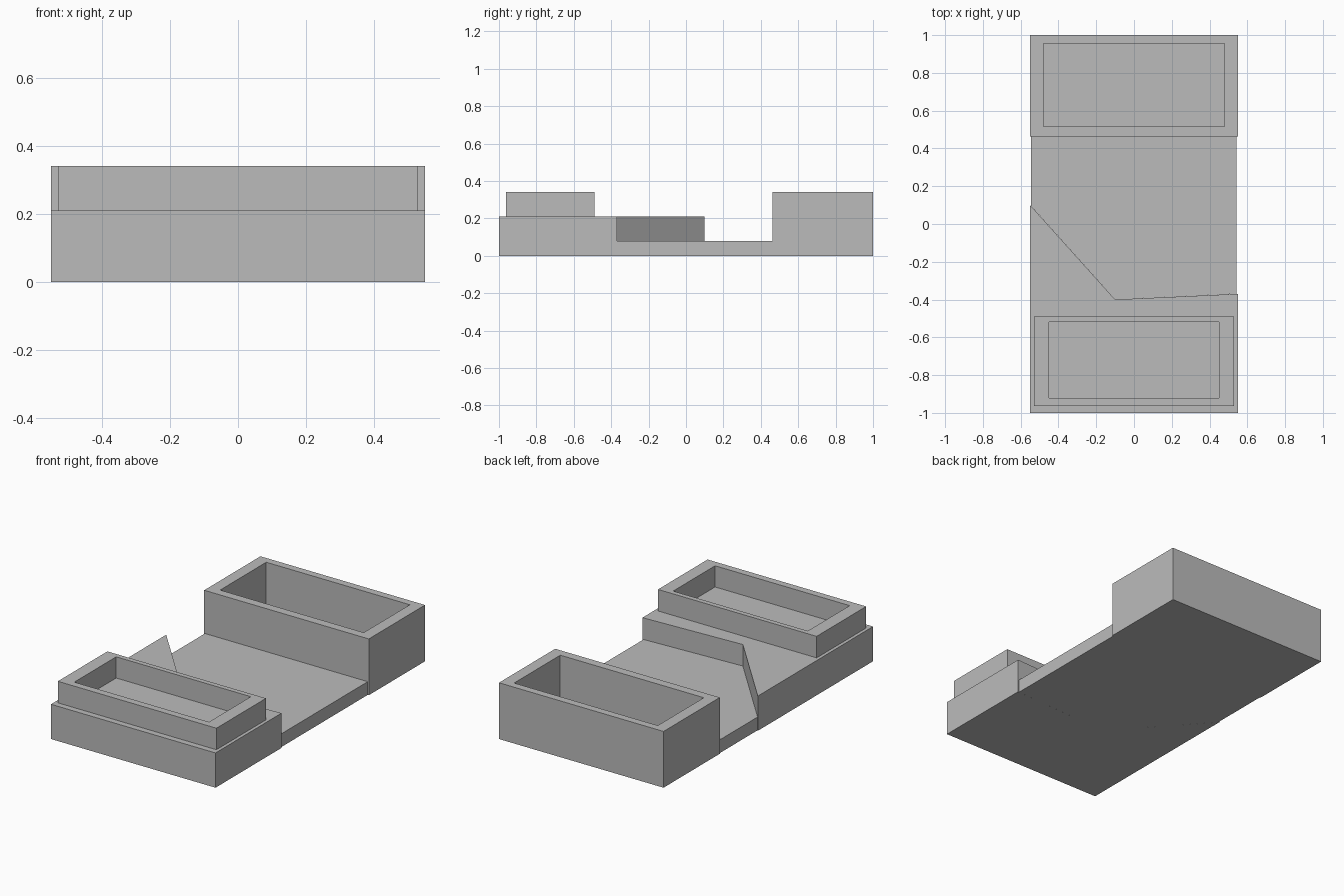
import bpy
import bmesh

cube = bpy.data.objects.get("Cube")
if cube:
    bpy.data.objects.remove(cube, do_unlink=True)

# Single plain grey material
grey = bpy.data.materials.new("plain_grey")
grey.use_nodes = True
colour = (0.5, 0.5, 0.5, 1)
grey.diffuse_color = colour
grey.node_tree.nodes["Principled BSDF"].inputs["Base Color"].default_value = colour


def finish(name, bm):
    bmesh.ops.recalc_face_normals(bm, faces=bm.faces)
    mesh = bpy.data.meshes.new(name)
    bm.to_mesh(mesh)
    bm.free()
    mesh.materials.append(grey)
    obj = bpy.data.objects.new(name, mesh)
    bpy.context.collection.objects.link(obj)
    return obj


def slab(name, outline, z0, z1):
    """Extrude a flat outline from z0 up to z1."""
    bm = bmesh.new()
    face = bm.faces.new([bm.verts.new((x, y, z0)) for x, y in outline])
    top = bmesh.ops.extrude_face_region(bm, geom=[face])["geom"]
    verts = [v for v in top if isinstance(v, bmesh.types.BMVert)]
    bmesh.ops.translate(bm, verts=verts, vec=(0, 0, z1 - z0))
    return finish(name, bm)


def rect(half_x, y0, y1):
    return [(-half_x, y0), (half_x, y0), (half_x, y1), (-half_x, y1)]


def open_box(name, outer, inner, z0, floor, z1):
    """Box with a rectangular well sunk into its top."""
    bm = bmesh.new()
    loops = [[bm.verts.new((x, y, z)) for x, y in rect(*shape)]
             for shape, z in ((outer, z0), (outer, z1), (inner, z1), (inner, floor))]
    for a, b in zip(loops, loops[1:]):
        for i in range(4):
            j = (i + 1) % 4
            bm.faces.new((a[i], a[j], b[j], b[i]))
    bm.faces.new(loops[0][::-1])
    bm.faces.new(loops[-1])
    return finish(name, bm)


# Raised front platform with an angled rear edge
slab("front_platform",
     [(-0.55, -1), (0.55, -1), (0.55, -0.37), (-0.1, -0.4), (-0.55, 0.1)], 0, 0.21)

# Low deck filling the space between platform and rear box
slab("low_deck",
     [(-0.545, 0.095), (-0.1, -0.4), (0.543, -0.37), (0.543, 0.465), (-0.545, 0.465)],
     0, 0.08)

# Open tray on the platform and tall open box at the rear
open_box("front_tray", (0.53, -0.963, -0.49), (0.45, -0.92, -0.52), 0.205, 0.212, 0.34)
open_box("rear_box", (0.55, 0.463, 1), (0.48, 0.515, 0.955), 0, 0.08, 0.34)
